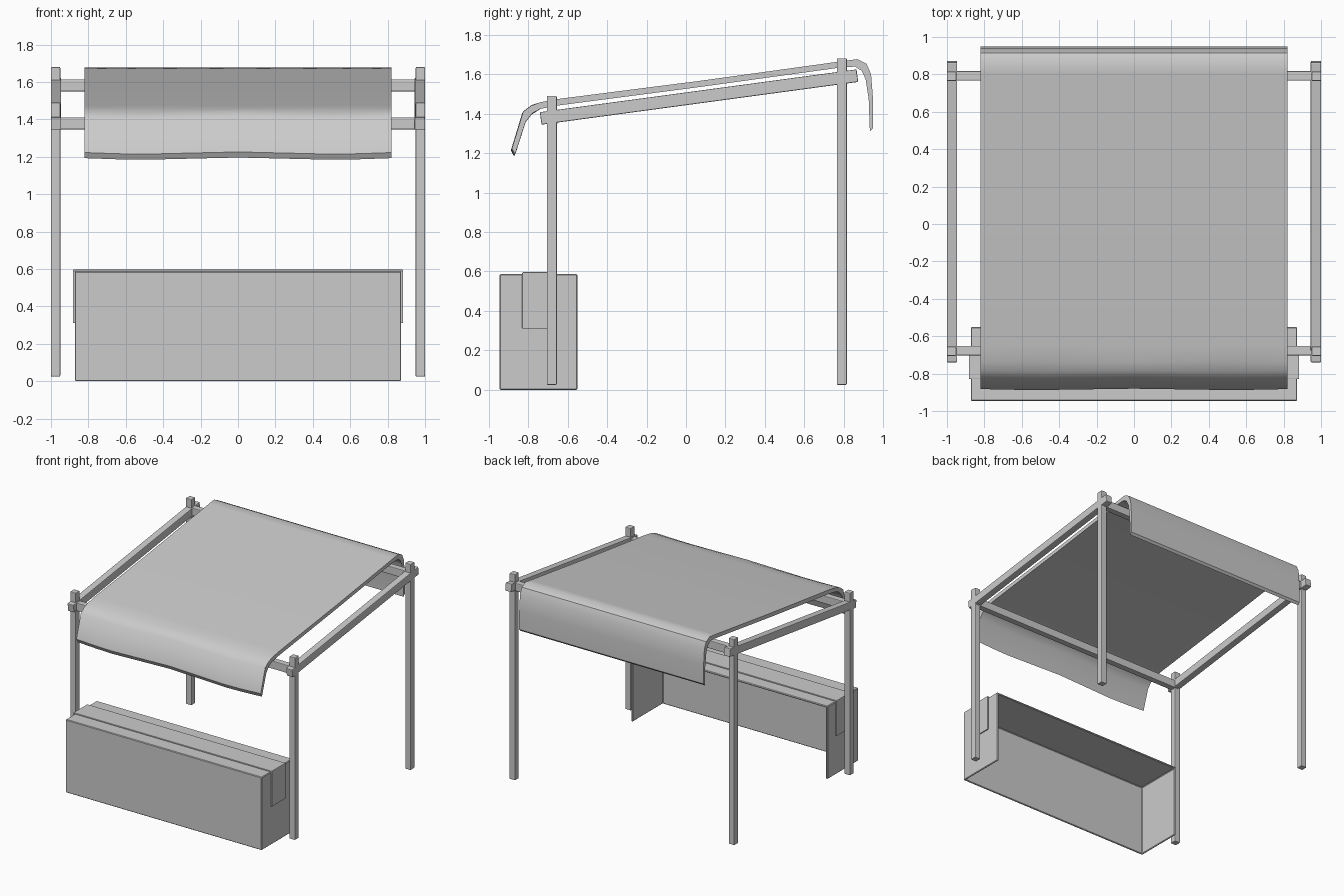
import bpy, bmesh, math
from mathutils import Matrix

if "Cube" in bpy.data.objects:
    bpy.data.objects.remove(bpy.data.objects["Cube"])


def finish(name, bm, bevel=0.0, smooth=False):
    bmesh.ops.recalc_face_normals(bm, faces=bm.faces[:])
    me = bpy.data.meshes.new(name)
    bm.to_mesh(me)
    bm.free()
    ob = bpy.data.objects.new(name, me)
    bpy.context.collection.objects.link(ob)
    if bevel:
        m = ob.modifiers.new("bevel", 'BEVEL')
        m.width = bevel
        m.segments = 2
        m.limit_method = 'ANGLE'
    if smooth:
        bpy.ops.object.select_all(action='DESELECT')
        bpy.context.view_layer.objects.active = ob
        ob.select_set(True)
        bpy.ops.object.shade_smooth_by_angle(angle=math.radians(40))
    return ob


def box(name, x, y, z, bevel=0.005, tilt=0.0):
    bm = bmesh.new()
    c = [(a + b) / 2 for a, b in (x, y, z)]
    s = [b - a for a, b in (x, y, z)]
    mat = Matrix.Translation(c) @ Matrix.Rotation(tilt, 4, 'X') @ Matrix.Diagonal((*s, 1))
    bmesh.ops.create_cube(bm, size=1, matrix=mat)
    return finish(name, bm, bevel)


def loft(name, outline, xs, offset, smooth=False):
    """Sweep a closed (y, z) outline along x and cap both ends."""
    bm = bmesh.new()
    rings = []
    for x in xs:
        ring = []
        for y, z in outline:
            dy, dz = offset(x, y, z)
            ring.append(bm.verts.new((x, y + dy, z + dz)))
        rings.append(ring)
    n = len(outline)
    for a, b in zip(rings, rings[1:]):
        for i in range(n):
            j = (i + 1) % n
            bm.faces.new((a[i], a[j], b[j], b[i]))
    # caps as quads between the upper and lower skin
    for r in (rings[0], rings[-1]):
        for i in range(n // 2 - 1):
            bm.faces.new((r[i], r[i + 1], r[n - 2 - i], r[n - 1 - i]))
    return finish(name, bm, 0, smooth)


# posts and sloping side rails
slope = math.atan(0.135)
for side, s in (("left", -1), ("right", 1)):
    px = sorted((s * 0.95, s * 1.0))
    rx = sorted((s * 0.945, s * 1.0))
    box(side + "_front_post", px, (-0.705, -0.655), (0.025, 1.49))
    box(side + "_back_post", px, (0.765, 0.815), (0.025, 1.68))
    length = 1.605 / math.cos(slope)
    box(side + "_rail", rx, (0.066 - length / 2, 0.066 + length / 2),
        (1.452, 1.516), tilt=slope)

# cross beams
box("front_beam", (-0.99, 0.99), (-0.702, -0.652), (1.347, 1.411))
box("back_beam", (-0.99, 0.99), (0.767, 0.817), (1.55, 1.614))

# draped canopy cloth
outer = [(-0.884, 1.22), (-0.827, 1.407), (-0.785, 1.438), (-0.736, 1.458), (-0.65, 1.474),
         (0.07, 1.566), (0.80, 1.667), (0.868, 1.676), (0.915, 1.653),
         (0.938, 1.60), (0.948, 1.474), (0.948, 1.326)]
inner = [(-0.868, 1.19), (-0.815, 1.355), (-0.78, 1.40), (-0.738, 1.424), (-0.65, 1.441),
         (0.07, 1.535), (0.80, 1.636), (0.858, 1.638), (0.89, 1.617),
         (0.910, 1.576), (0.926, 1.474), (0.932, 1.309)]


def drape(x, y, z):
    if y > -0.76:
        return 0, 0
    w = math.cos(x / 0.5 * math.pi) * 0.006
    return w * 0.6, w


loft("canopy", outer + inner[::-1],
     [-0.82, -0.65, -0.5, -0.25, 0, 0.25, 0.5, 0.65, 0.82], drape, True)

# counter: open at the back and the bottom
bm = bmesh.new()
bmesh.ops.create_cube(bm, size=1, matrix=Matrix.Translation((0, -0.7475, 0.2935))
                      @ Matrix.Diagonal((1.745, 0.395, 0.587, 1)))
bmesh.ops.delete(bm, geom=[f for f in bm.faces if f.normal.y > 0.9 or f.normal.z < -0.9],
                 context='FACES_ONLY')
counter = finish("counter", bm)
m = counter.modifiers.new("wall", 'SOLIDIFY')
m.thickness = 0.014
m.offset = -1
m.use_even_offset = True
m = counter.modifiers.new("bevel", 'BEVEL')
m.width = 0.005
m.limit_method = 'ANGLE'

# cloth runner over the counter
y = (-0.83, -0.655)
box("runner_top", (-0.882, 0.882), y, (0.585, 0.596), 0.003)
for side, s in (("left", -1), ("right", 1)):
    box("runner_" + side, sorted((s * 0.871, s * 0.882)), y, (0.31, 0.59), 0.003)
